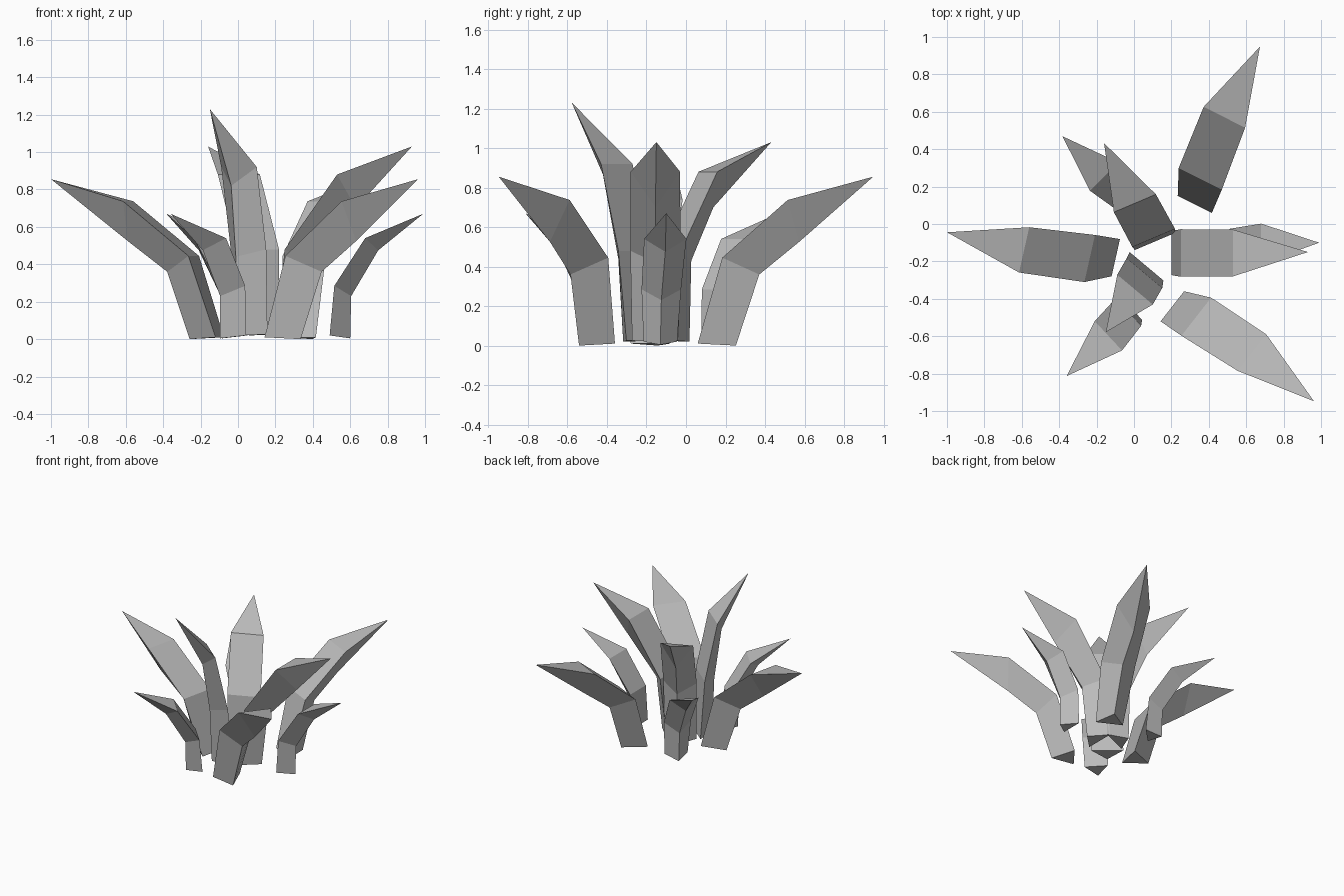
import bpy, bmesh
from math import radians
from mathutils import Matrix

cube = bpy.data.objects.get("Cube")
if cube:
    bpy.data.objects.remove(cube, do_unlink=True)

grey = bpy.data.materials.new("leaf grey")
grey.use_nodes = True
colour = (0.5, 0.5, 0.5, 1)
grey.diffuse_color = colour
grey.node_tree.nodes["Principled BSDF"].inputs["Base Color"].default_value = colour

# Each ring: reach, height, sideways drift, half width, keel reach, keel height
# Each tip: reach, height, drift
WIDE = ([(0, .01, 0, .102, .165, 0),
         (.135, .445, .035, .129, .28, .36),
         (.487, .737, .067, .124, .49, .525)], (.91, .855, .066))
SHORT = ([(0, .02, 0, .085, .11, .004),
          (.025, .285, .005, .1, .115, .23),
          (.19, .54, .025, .107, .26, .475)], (.5, .67, .03))
LEANING = ([(0, .025, 0, .118, .12, .02),
            (.05, .48, 0, .127, .17, .42),
            (.33, .88, 0, .125, .43, .7)], (.73, 1.03, .005))
STEEP = ([(0, .025, 0, .118, .12, .02),
          (.02, .48, 0, .124, .13, .43),
          (.23, .88, .02, .122, .26, .7)], (.59, 1.03, .046))
TALL = ([(0, .025, 0, .118, .12, .02),
         (.035, .48, .015, .124, .14, .44),
         (.135, .92, .033, .124, .2, .82)], (.41, 1.23, .06))


def leaf(name, shape, x, y, angle):
    """Three-sided blade: flat inner face, keel on the outside, pointed tip."""
    rings, tip = shape
    bm = bmesh.new()
    loops = []
    for reach, z, drift, half, keel, keel_z in rings:
        loops.append([bm.verts.new(p) for p in (
            (reach, drift + half, z), (reach, drift - half, z), (keel, drift, keel_z))])
    point = bm.verts.new((tip[0], tip[2], tip[1]))
    bm.faces.new(loops[0])
    for i in range(3):
        j = (i + 1) % 3
        for low, high in zip(loops, loops[1:]):
            bm.faces.new((low[i], low[j], high[j], high[i]))
        bm.faces.new((loops[-1][i], loops[-1][j], point))
    bmesh.ops.recalc_face_normals(bm, faces=bm.faces)
    bm.transform(Matrix.Translation((x, y, 0)) @ Matrix.Rotation(radians(angle), 4, 'Z'))
    mesh = bpy.data.meshes.new(name)
    bm.to_mesh(mesh)
    bm.free()
    mesh.materials.append(grey)
    bpy.context.collection.objects.link(bpy.data.objects.new(name, mesh))


# Outer spreading leaves
leaf("wide_leaf_back", WIDE, .325, .105, 63.4)
leaf("wide_leaf_right", WIDE, -.0975, -.18, 167.3)
leaf("wide_leaf_front", WIDE, .205, -.44, -38)
# Small leaves
leaf("short_leaf_left", SHORT, .49, -.13, 0)
leaf("short_leaf_front", SHORT, -.015, -.45, 223)
leaf("short_leaf_back", SHORT, -.008, .137, 135)
# Tall inner leaves
leaf("tall_leaf_left", LEANING, .2, -.155, 0)
leaf("tall_leaf_back", STEEP, .113, -.093, 113)
leaf("tall_leaf_front", TALL, .067, -.226, 230)
